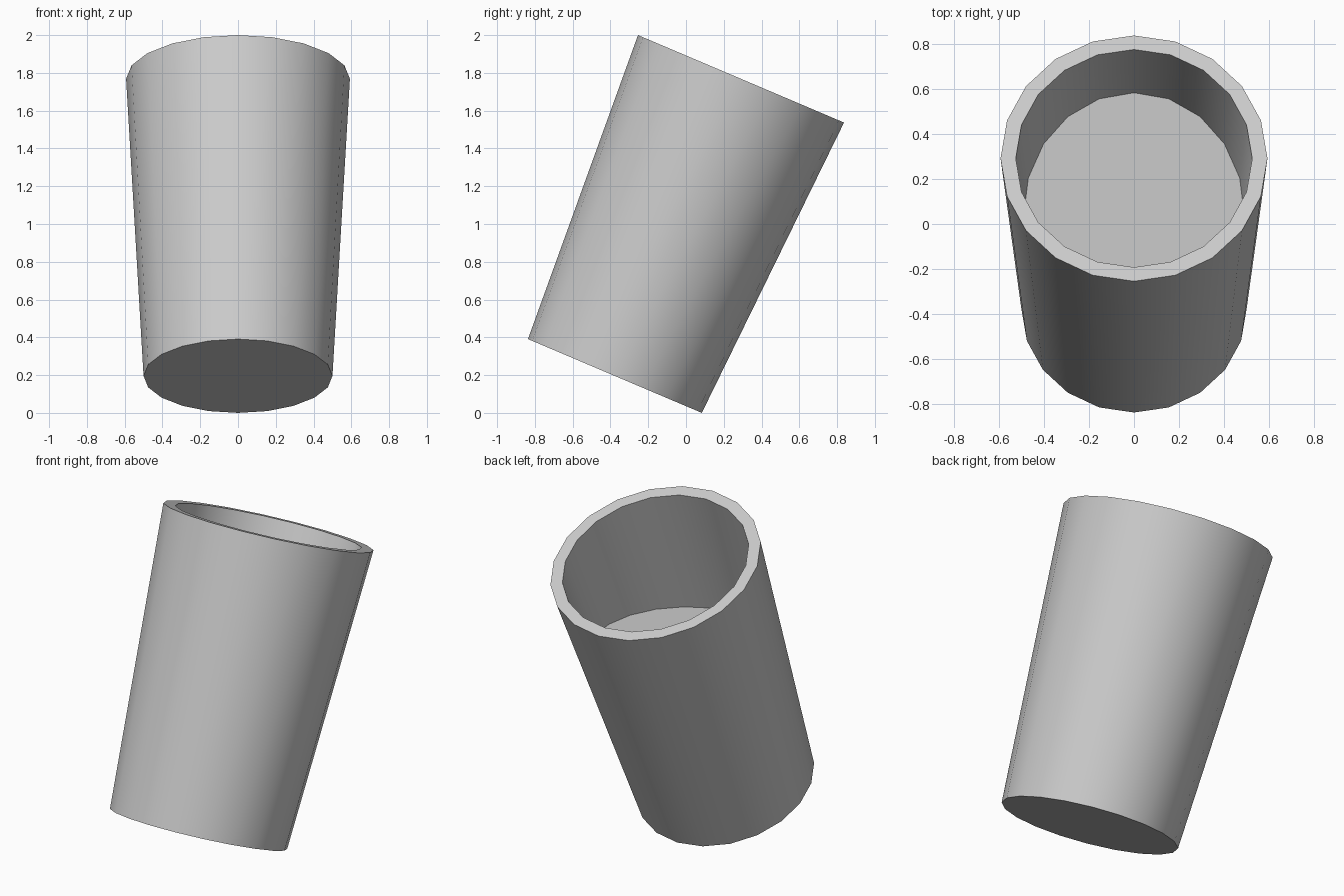
import bpy, bmesh, math
from mathutils import Matrix, Vector

if "Cube" in bpy.data.objects:
    bpy.data.objects.remove(bpy.data.objects["Cube"])

SIDES = 20
H, R_BOT, R_TOP, WALL, FLOOR = 1.709, 0.5, 0.5925, 0.0675, 0.07
LIQUID_Z = 1.172
TILT = (Matrix.Translation((0, -0.3765, 0.1954))
        @ Matrix.Rotation(math.radians(-23), 4, 'X'))


def outer_radius(h):
    return R_BOT + (R_TOP - R_BOT) * h / H


def ring(r, h):
    """Points of a tilted ring at height h along the cup axis."""
    return [TILT @ Vector((r * math.cos(2 * math.pi * i / SIDES),
                           r * math.sin(2 * math.pi * i / SIDES), h))
            for i in range(SIDES)]


def make_object(name, bm):
    mesh = bpy.data.meshes.new(name)
    bm.to_mesh(mesh)
    bm.free()
    obj = bpy.data.objects.new(name, mesh)
    bpy.context.collection.objects.link(obj)
    return obj


inner_bottom = ring(outer_radius(FLOOR) - WALL, FLOOR)
inner_top = ring(R_TOP - WALL, H)

# Cup: outer wall, rim, inner wall, closed at the base and inner floor
bm = bmesh.new()
rings = [[bm.verts.new(p) for p in pts] for pts in
         (ring(R_BOT, 0), ring(R_TOP, H), inner_top, inner_bottom)]
for a, b in zip(rings, rings[1:]):
    for i in range(SIDES):
        j = (i + 1) % SIDES
        bm.faces.new((a[i], a[j], b[j], b[i]))
bm.faces.new(rings[0][::-1])
bm.faces.new(rings[-1])
cup = make_object("cup", bm)

# Liquid surface: level plane where the inner wall lines reach LIQUID_Z
bm = bmesh.new()
bm.faces.new([bm.verts.new(a.lerp(b, (LIQUID_Z - a.z) / (b.z - a.z)))
              for a, b in zip(inner_bottom, inner_top)])
make_object("liquid_surface", bm)

# Smooth walls with crisp rim and base edges
bpy.context.view_layer.objects.active = cup
cup.select_set(True)
bpy.ops.object.shade_smooth_by_angle(angle=math.radians(30))
